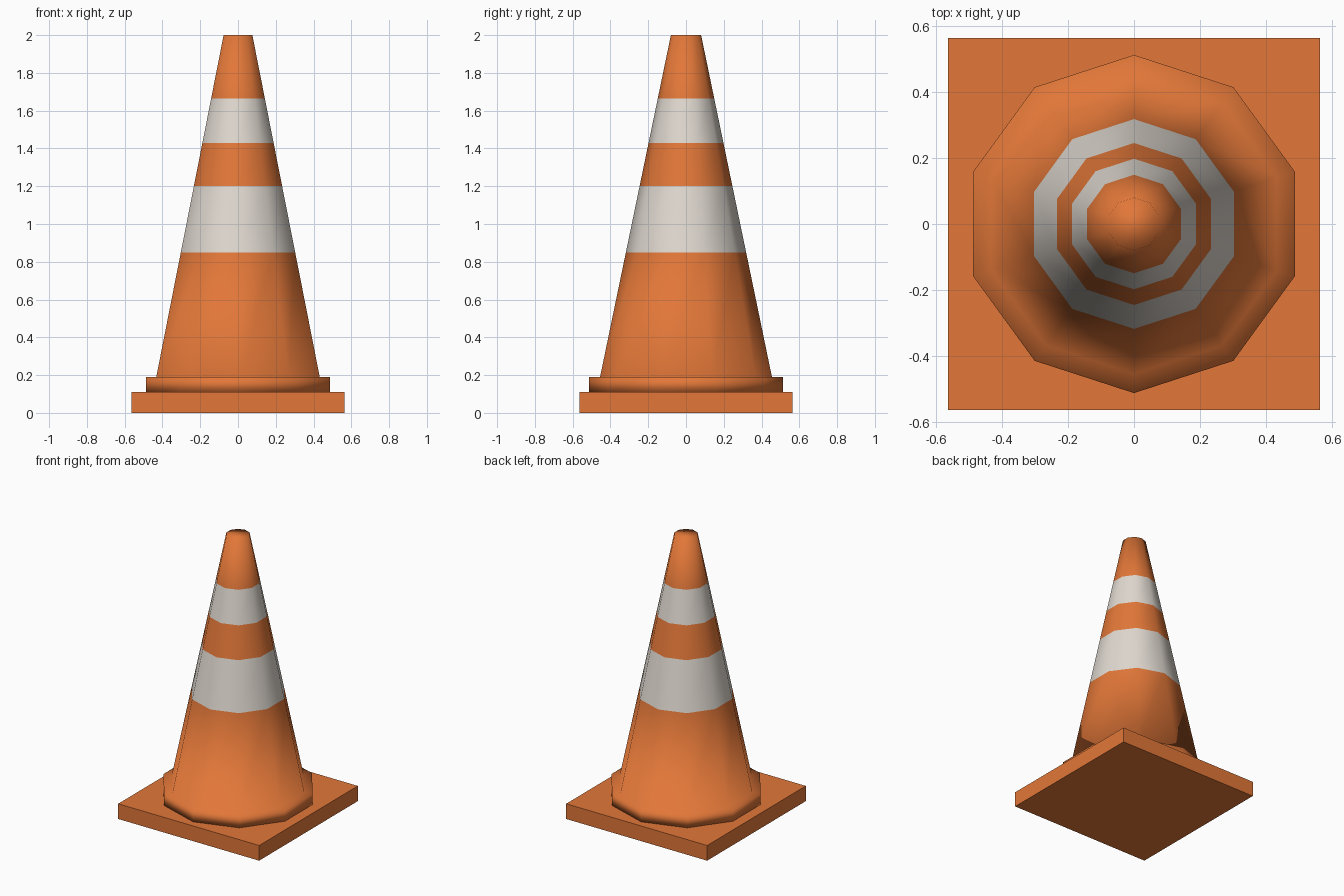
import bpy, bmesh, math

if "Cube" in bpy.data.objects:
    bpy.data.objects.remove(bpy.data.objects["Cube"])

SIDES = 10


def material(name, rgb):
    m = bpy.data.materials.new(name)
    m.diffuse_color = (*rgb, 1.0)
    m.use_nodes = True
    m.node_tree.nodes["Principled BSDF"].inputs["Base Color"].default_value = m.diffuse_color
    return m


orange = material("orange", (0.76, 0.185, 0.04))
white = material("off white", (0.74, 0.69, 0.63))


def finish(bm, name, mats, smooth):
    bmesh.ops.recalc_face_normals(bm, faces=bm.faces)
    for f in bm.faces:
        f.smooth = smooth
    me = bpy.data.meshes.new(name)
    bm.to_mesh(me)
    bm.free()
    for m in mats:
        me.materials.append(m)
    ob = bpy.data.objects.new(name, me)
    bpy.context.collection.objects.link(ob)
    return ob


# Square base plate
bm = bmesh.new()
bmesh.ops.create_cube(bm, size=1)
for v in bm.verts:
    v.co = (v.co.x * 1.13, v.co.y * 1.13, (v.co.z + 0.5) * 0.11)
finish(bm, "base_plate", [orange], False)


# Ten-sided collar and tapered body, turned from one profile
def cone_radius(z):
    return 0.455 + (0.08 - 0.455) * (z - 0.19) / (2.0 - 0.19)


heights = [0.19, 0.85, 1.20, 1.43, 1.665, 2.0]
profile = [(0.513, 0.11), (0.513, 0.19)] + [(cone_radius(z), z) for z in heights]
bm = bmesh.new()
rings = []
for r, z in profile:
    angles = [math.pi / 2 + i * math.tau / SIDES for i in range(SIDES)]
    rings.append([bm.verts.new((r * math.cos(a), r * math.sin(a), z)) for a in angles])
for low, high in zip(rings, rings[1:]):
    for i in range(SIDES):
        j = (i + 1) % SIDES
        f = bm.faces.new((low[i], low[j], high[j], high[i]))
        # White reflective bands by height
        z = f.calc_center_median().z
        f.material_index = int(0.85 < z < 1.20 or 1.43 < z < 1.665)
bm.faces.new(rings[0])
bm.faces.new(rings[-1])
finish(bm, "cone_body", [orange, white], True)
